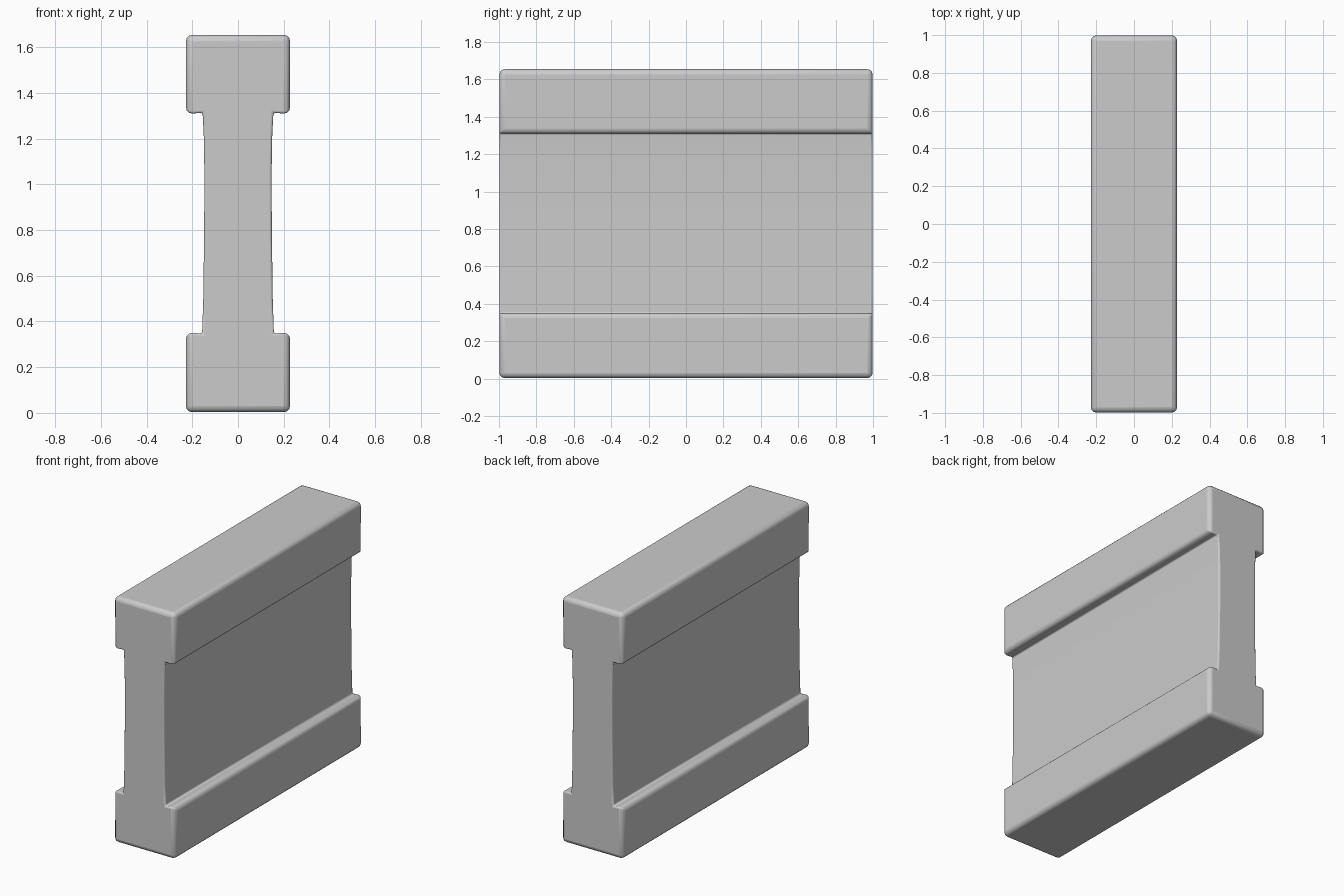
import bpy, bmesh

if "Cube" in bpy.data.objects:
    bpy.data.objects.remove(bpy.data.objects["Cube"])

# Half cross-section (x, z): base flange, slightly waisted web, top flange
half = [(0.228, 0.003), (0.228, 0.352), (0.157, 0.347), (0.152, 0.5), (0.148, 0.8),
        (0.147, 1.05), (0.150, 1.22), (0.155, 1.313), (0.228, 1.308), (0.228, 1.654)]
profile = half + [(-x, z) for x, z in reversed(half)]

# Wall body: profile swept along y
bm = bmesh.new()
face = bm.faces.new([bm.verts.new((x, -0.998, z)) for x, z in profile])
ext = bmesh.ops.extrude_face_region(bm, geom=[face])
moved = [v for v in ext["geom"] if isinstance(v, bmesh.types.BMVert)]
bmesh.ops.translate(bm, verts=moved, vec=(0, 1.996, 0))
bmesh.ops.recalc_face_normals(bm, faces=bm.faces)

# Rounder edges on the flanges, tighter ones around the web
weight = bm.edges.layers.float.new("bevel_weight_edge")
for e in bm.edges:
    if e.calc_face_angle(0) > 0.5:
        on_web = any(abs(v.co.x) < 0.2 for v in e.verts)
        e[weight] = 0.35 if on_web else 1.0

mesh = bpy.data.meshes.new("wall_segment")
bm.to_mesh(mesh)
bm.free()
wall = bpy.data.objects.new("wall_segment", mesh)
bpy.context.collection.objects.link(wall)

# Soft bevels and shading
bev = wall.modifiers.new("soft_edges", "BEVEL")
bev.limit_method = "WEIGHT"
bev.width = 0.028
bev.segments = 3
bpy.context.view_layer.objects.active = wall
wall.select_set(True)
bpy.ops.object.shade_smooth_by_angle(angle=0.6)
